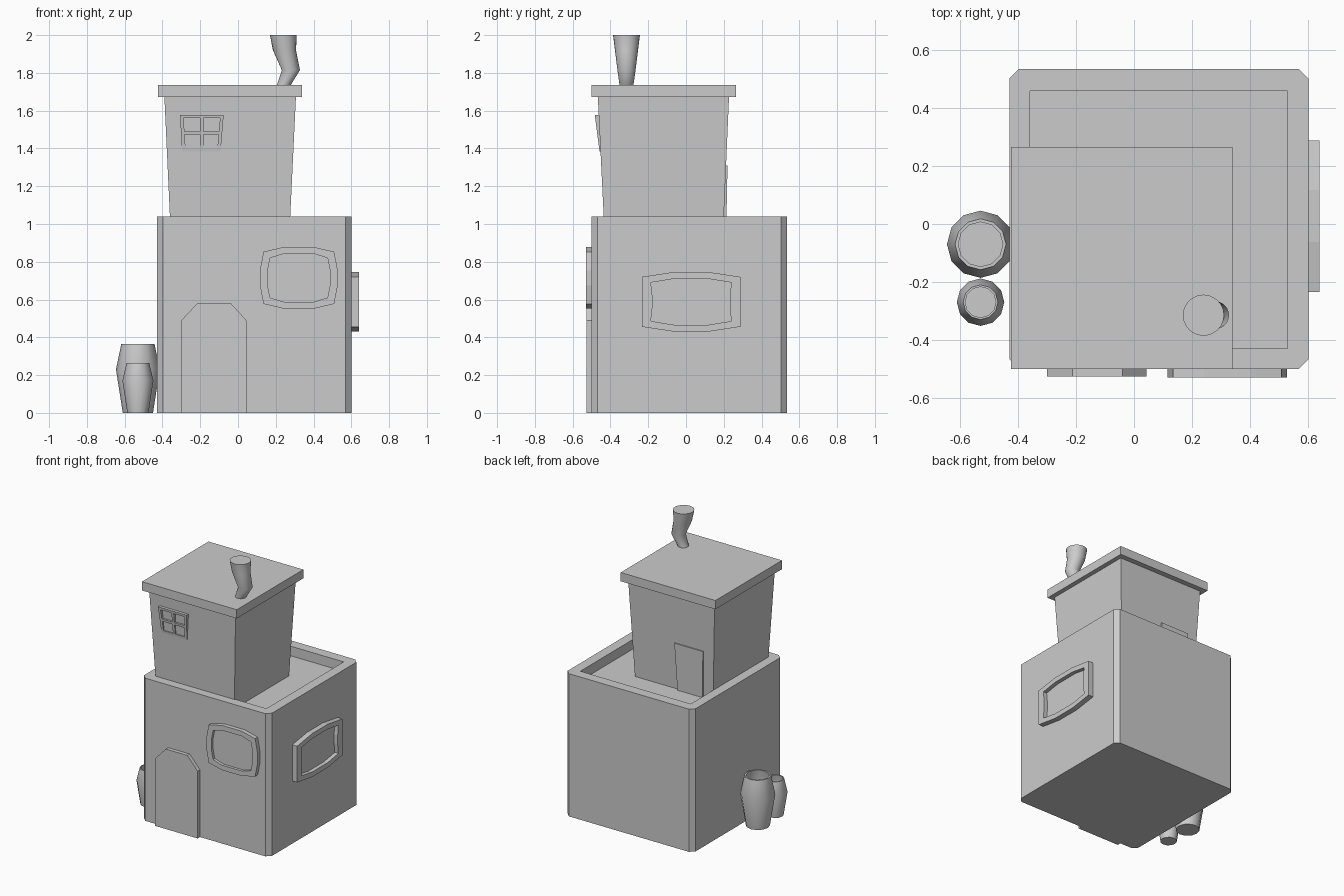
import bpy, bmesh
from math import cos, sin, tau

if "Cube" in bpy.data.objects:
    bpy.data.objects.remove(bpy.data.objects["Cube"])


def make(name, verts, faces, smooth=False):
    me = bpy.data.meshes.new(name)
    me.from_pydata(verts, [], faces)
    bm = bmesh.new()
    bm.from_mesh(me)
    bmesh.ops.recalc_face_normals(bm, faces=bm.faces)
    bm.to_mesh(me)
    bm.free()
    ob = bpy.data.objects.new(name, me)
    bpy.context.collection.objects.link(ob)
    if smooth:
        bpy.ops.object.select_all(action='DESELECT')
        ob.select_set(True)
        bpy.context.view_layer.objects.active = ob
        bpy.ops.object.shade_smooth_by_angle(angle=0.75)
    return ob


def stack(name, loops, smooth=False, closed=False):
    """Skin equal-length loops; cap the ends, or join last to first."""
    n, m = len(loops[0]), len(loops)
    verts = [p for l in loops for p in l]
    faces = []
    for k in range(m if closed else m - 1):
        a, b = k * n, (k + 1) % m * n
        faces += [(a + i, a + (i + 1) % n, b + (i + 1) % n, b + i) for i in range(n)]
    if not closed:
        faces += [tuple(range(n)), tuple(range((m - 1) * n, m * n))]
    return make(name, verts, faces, smooth)


def rect(x0, x1, y0, y1, z):
    return [(x0, y0, z), (x1, y0, z), (x1, y1, z), (x0, y1, z)]


def circle(x, y, z, r, n):
    return [(x + r * cos(tau * i / n), y + r * sin(tau * i / n), z) for i in range(n)]


def panel(name, pts, place, d0, d1):
    return stack(name, [[place(u, v, d) for u, v in pts] for d in (d0, d1)])


def frame(name, outer, inner, place, d0, d1):
    return stack(name, [[place(u, v, d) for u, v in pts] for pts, d in
                        ((outer, d0), (outer, d1), (inner, d1), (inner, d0))], closed=True)


def mirrored(cu, cv, quarter):
    q, r = quarter, quarter[::-1]
    return ([(cu + u, cv + v) for u, v in q] + [(cu + u, cv - v) for u, v in r]
            + [(cu - u, cv - v) for u, v in q] + [(cu - u, cv + v) for u, v in r])


# Lower house with chamfered corners and sunken roof terrace
x0, x1, y0, y1, c = -0.43, 0.602, -0.5, 0.535, 0.032
plan = [(x0 + c, y0), (x1 - c, y0), (x1, y0 + c), (x1, y1 - c),
        (x1 - c, y1), (x0 + c, y1), (x0, y1 - c), (x0, y0 + c)]
a, b, e, f = -0.36, 0.53, -0.43, 0.46
rim = [(a, e), (b, e), (b, e), (b, f), (b, f), (a, f), (a, f), (a, e)]
house = stack("lower_house", [[(x, y, z) for x, y in p] for p, z in
                              ((plan, 0), (plan, 1.04), (rim, 1.04), (rim, 0.97))])
bm = bmesh.new()
bm.from_mesh(house.data)
bmesh.ops.remove_doubles(bm, verts=bm.verts, dist=1e-5)
bmesh.ops.recalc_face_normals(bm, faces=bm.faces)
bm.to_mesh(house.data)
bm.free()

# Flared tower and its flat roof
stack("tower", [rect(-0.357, 0.273, -0.432, 0.197, 0.965),
                rect(-0.39, 0.307, -0.467, 0.228, 1.68)])
stack("tower_roof", [rect(-0.424, 0.34, -0.5, 0.266, z) for z in (1.672, 1.736)])

# Crooked chimney
stack("chimney", [circle(x, -0.315, z, r, 24) for x, z, r in
                  ((0.24, 1.73, 0.036), (0.28, 1.815, 0.048),
                   (0.246, 1.92, 0.061), (0.24, 2.0, 0.071))], smooth=True)


def on_front(u, v, d):
    return (u, -0.5 - d, v)


def on_right(u, v, d):
    return (0.602 + d, u, v)


# Front door with clipped corners
panel("front_door", [(-0.3, 0), (0.044, 0), (0.044, 0.49), (-0.04, 0.583),
                     (-0.213, 0.583), (-0.3, 0.49)], on_front, -0.02, 0.027)

# Rounded front window and bowed side window
for name, place, cu, cv, out, inn, depth in (
        ("front_window", on_front, 0.322, 0.715,
         [(0.08, 0.163), (0.187, 0.138), (0.206, 0.04)],
         [(0.08, 0.127), (0.152, 0.105), (0.166, 0.035)], 0.03),
        ("side_window", on_right, 0.027, 0.588,
         [(0.09, 0.158), (0.261, 0.132), (0.261, 0.04)],
         [(0.09, 0.122), (0.213, 0.102), (0.205, 0.03)], 0.039)):
    outer, inner = mirrored(cu, cv, out), mirrored(cu, cv, inn)
    frame(name + "_frame", outer, inner, place, -0.01, depth)
    panel(name + "_pane", inner, place, -0.01, 0.01)


# Small tower window, four panes, leaning out at the top
def on_tower(u, v, d):
    return (u, -0.458 - (v - 1.385) * 0.13 - d, v)


outer = [(-0.296, 1.385), (-0.092, 1.385), (-0.076, 1.578), (-0.307, 1.578)]
inner = [(-0.278, 1.403), (-0.109, 1.403), (-0.095, 1.56), (-0.288, 1.56)]
frame("tower_window_frame", outer, inner, on_tower, -0.03, 0)
panel("tower_window_post", [(-0.202, 1.39), (-0.184, 1.39), (-0.182, 1.57),
                            (-0.2, 1.57)], on_tower, -0.03, 0)
panel("tower_window_bar", [(-0.29, 1.473), (-0.096, 1.473), (-0.096, 1.491),
                           (-0.29, 1.491)], on_tower, -0.03, 0)

# Terrace door on the back of the tower
panel("terrace_door", [(-0.28, 0.97), (-0.08, 0.97), (-0.06, 1.31), (-0.29, 1.31)],
      lambda u, v, d: (u, d + (v - 0.97) * 0.02, v), 0.18, 0.213)

# Two hollow jars against the left wall
for name, y, s, prof in (
        ("large_jar", -0.07, 0.079, [(0.08, 0), (0.116, 0.23), (0.088, 0.365),
                                     (0.077, 0.365), (0.1, 0.23), (0.085, 0.12)]),
        ("small_jar", -0.27, 0.06, [(0.056, 0), (0.082, 0.17), (0.06, 0.265),
                                    (0.053, 0.265), (0.07, 0.17), (0.06, 0.09)])):
    stack(name, [circle(-0.53, y, z, r, 12) for r, z in prof], smooth=True)
